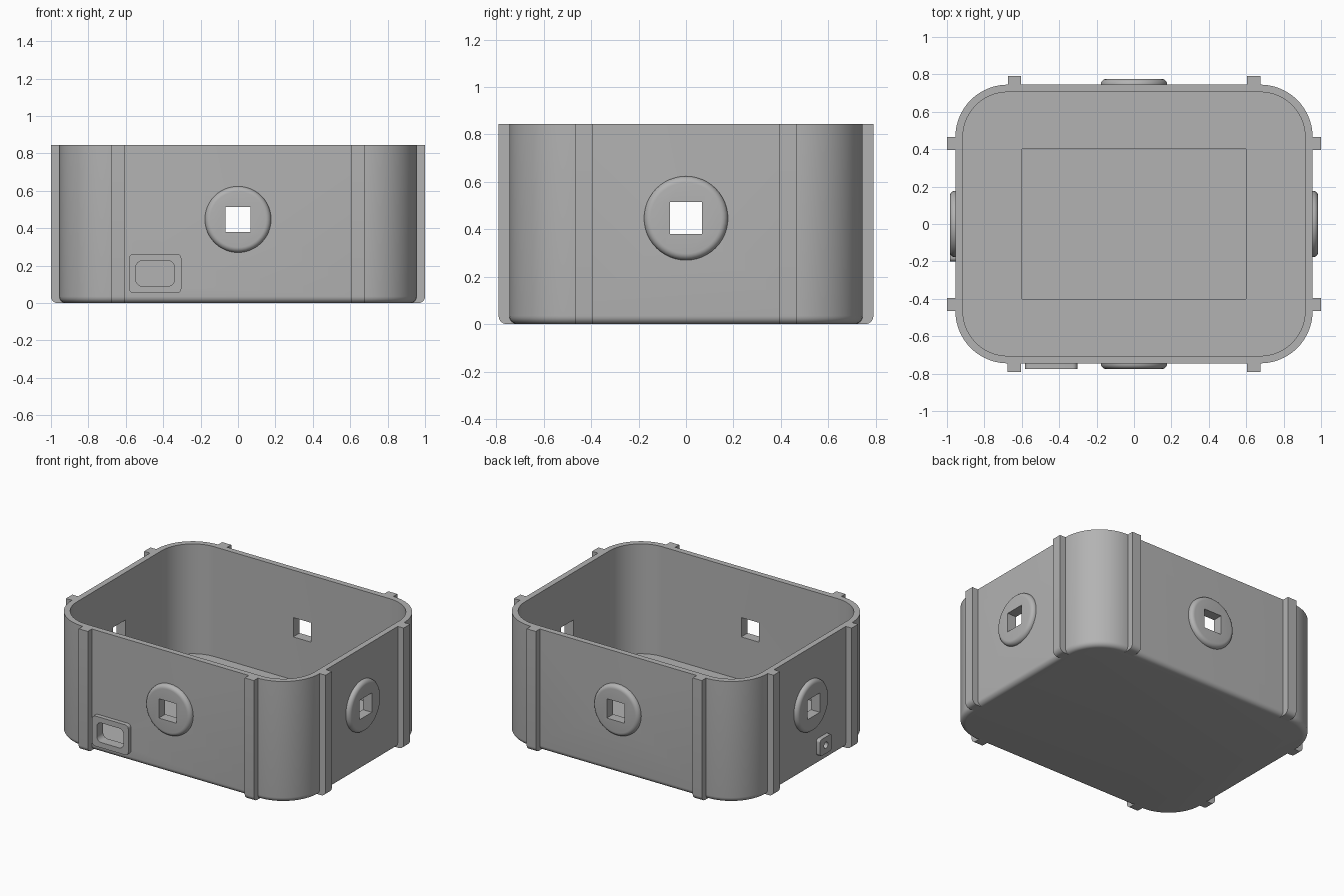
import bpy, bmesh, math
from mathutils import Matrix, Vector

cube = bpy.data.objects.get("Cube")
if cube:
    bpy.data.objects.remove(cube, do_unlink=True)

HX, HY, HEIGHT = 0.955, 0.745, 0.845   # half sizes and height of the shell
CORNER, WALL, FLOOR = 0.28, 0.04, 0.08
BOSS_Z = 0.447

grey = bpy.data.materials.new("plain grey")
grey.use_nodes = True
colour = (0.45, 0.45, 0.45, 1)
grey.diffuse_color = colour
grey.node_tree.nodes["Principled BSDF"].inputs["Base Color"].default_value = colour


def outline(hx, hy, r, steps):
    """Rounded rectangle, counter-clockwise."""
    pts = []
    for q, (sx, sy) in enumerate([(1, 1), (-1, 1), (-1, -1), (1, -1)]):
        for i in range(steps + 1):
            a = math.pi / 2 * (q + i / steps)
            pts.append((sx * (hx - r) + r * math.cos(a), sy * (hy - r) + r * math.sin(a)))
    return pts


def loft(name, hx, hy, r, rings, matrix=Matrix(), steps=12):
    """Stack rounded rectangles given as (inset, height) and cap both ends."""
    bm = bmesh.new()
    loops = []
    for inset, z in rings:
        pts = outline(hx - inset, hy - inset, max(r - inset, 0.002), steps)
        loops.append([bm.verts.new((x, y, z)) for x, y in pts])
    for a, b in zip(loops, loops[1:]):
        for i in range(len(a)):
            j = (i + 1) % len(a)
            bm.faces.new((a[i], a[j], b[j], b[i]))
    bm.faces.new(loops[0][::-1])
    bm.faces.new(loops[-1])
    bmesh.ops.remove_doubles(bm, verts=bm.verts, dist=1e-5)
    bmesh.ops.recalc_face_normals(bm, faces=bm.faces)
    return finish(name, bm, matrix)


def finish(name, bm, matrix):
    bm.transform(matrix)
    mesh = bpy.data.meshes.new(name)
    bm.to_mesh(mesh)
    bm.free()
    mesh.materials.append(grey)
    obj = bpy.data.objects.new(name, mesh)
    bpy.context.collection.objects.link(obj)
    return obj


def box(name, size, centre):
    bm = bmesh.new()
    bmesh.ops.create_cube(bm, size=1, matrix=Matrix.Diagonal((*size, 1)))
    return finish(name, bm, Matrix.Translation(centre))


def cut(obj, cutters):
    bpy.context.view_layer.objects.active = obj
    for cutter in cutters:
        mod = obj.modifiers.new("cut", "BOOLEAN")
        mod.operation, mod.solver, mod.object = "DIFFERENCE", "EXACT", cutter
        bpy.ops.object.modifier_apply(modifier=mod.name)


def fillet(radius, steps=6):
    """(inset, height) pairs of a quarter round, from the flat end outward."""
    angles = [math.pi / 2 * i / steps for i in range(steps + 1)]
    return [(radius * (1 - math.sin(a)), radius * (1 - math.cos(a))) for a in angles]


def on_wall(turn, u, z, dist):
    """Local x runs along the wall, local z points out of it."""
    return (Matrix.Rotation(math.radians(turn), 4, "Z")
            @ Matrix.Translation((u, -dist, z)) @ Matrix.Rotation(math.pi / 2, 4, "X"))


# Open shell with rounded bottom edge
shell = loft("shell", HX, HY, CORNER,
             fillet(0.035) + [(0, HEIGHT), (WALL, HEIGHT), (WALL, FLOOR)], steps=20)

# Cutters: window bars through opposite walls, floor pocket, port and jack holes
bar_x = box("window_cutter_x", (3, 0.135, 0.135), (0, 0, BOSS_Z))
bar_y = box("window_cutter_y", (0.135, 3, 0.135), (0, 0, BOSS_Z))
pocket = box("pocket_cutter", (1.2, 0.8, 0.2), (0, 0, FLOOR + 0.07))
port_hole = loft("port_cutter", 0.103, 0.068, 0.035, [(0, -0.1), (0, 0.1)],
                 on_wall(0, -0.443, 0.158, HY))
jack_hole = loft("jack_cutter", 0.022, 0.022, 0.022, [(0, -0.1), (0, 0.1)],
                 on_wall(-90, 0.135, 0.125, HX))
cutters = [bar_x, bar_y, pocket, port_hole, jack_hole]
cut(shell, cutters)
parts = [shell]

# Round bosses around the four windows
boss_rings = [(0, -0.02), (0, 0.002)] + [(i, 0.03 - h) for i, h in reversed(fillet(0.028))]
for side, turn, dist in (("front", 0, HY), ("left", 90, HX), ("back", 180, HY), ("right", 270, HX)):
    boss = loft(side + "_window_boss", 0.177, 0.177, 0.177, boss_rings,
                on_wall(turn, 0, BOSS_Z, dist))
    cut(boss, [bar_x, bar_y])
    parts.append(boss)

# Port frame on the front, jack frame on the side
port = loft("port_frame", 0.14, 0.105, 0.025, [(0, -0.02), (0, 0.03)],
            on_wall(0, -0.443, 0.158, HY), 6)
cut(port, [port_hole])
jack = loft("jack_frame", 0.065, 0.058, 0.02, [(0, -0.02), (0, 0.03)],
            on_wall(-90, 0.135, 0.125, HX), 6)
cut(jack, [jack_hole])
parts += [port, jack]


def rib(name, turn, u, dist):
    """Upright strip with a rounded lower outer edge."""
    inner, outer = dist - 0.035, dist + 0.045
    profile = [(inner, HEIGHT), (inner, 0)]
    profile += [(outer - i, h) for i, h in fillet(0.035)] + [(outer, HEIGHT)]
    bm = bmesh.new()
    face = bm.faces.new([bm.verts.new((u - 0.035, -d, z)) for d, z in profile])
    out = bmesh.ops.extrude_face_region(bm, geom=[face])
    moved = [v for v in out["geom"] if isinstance(v, bmesh.types.BMVert)]
    bmesh.ops.translate(bm, verts=moved, vec=Vector((0.07, 0, 0)))
    bmesh.ops.recalc_face_normals(bm, faces=bm.faces)
    return finish(name, bm, Matrix.Rotation(math.radians(turn), 4, "Z"))


# Two ribs on every wall, at the ends of the corner rounds
for side, turn, u, dist in (("front", 0, 0.64, HY), ("left", 90, 0.43, HX),
                            ("back", 180, 0.64, HY), ("right", 270, 0.43, HX)):
    for end, sign in (("a", -1), ("b", 1)):
        parts.append(rib(f"{side}_rib_{end}", turn, sign * u, dist))

for cutter in cutters:
    bpy.data.objects.remove(cutter, do_unlink=True)

# Smooth rounds, sharp edges
bpy.ops.object.select_all(action="DESELECT")
for obj in parts:
    obj.select_set(True)
bpy.context.view_layer.objects.active = shell
bpy.ops.object.shade_smooth_by_angle(angle=math.radians(30))
